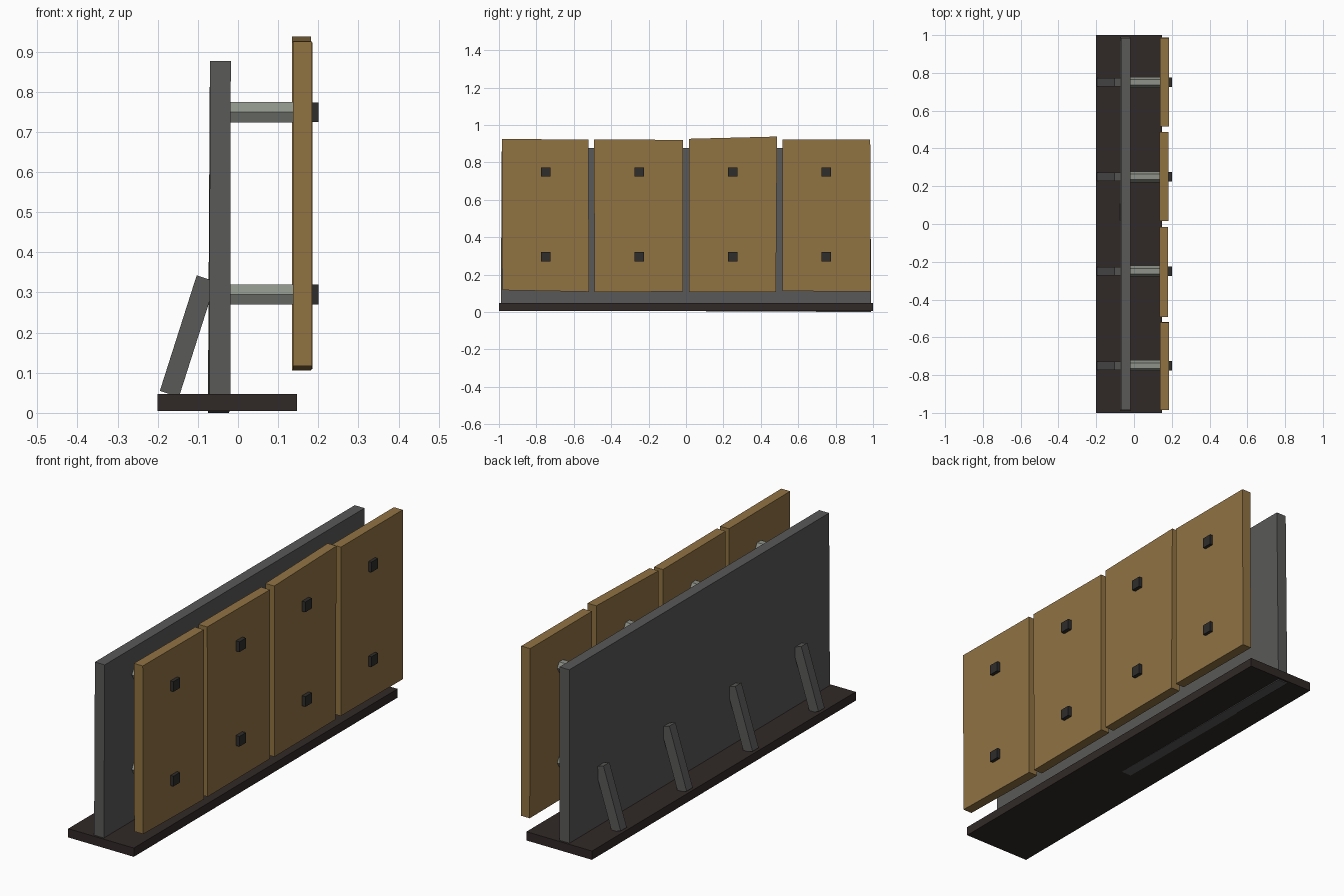
import bpy, bmesh, math
from mathutils import Matrix

if "Cube" in bpy.data.objects:
    bpy.data.objects.remove(bpy.data.objects["Cube"])


def material(name, rgb):
    m = bpy.data.materials.new(name)
    m.diffuse_color = (*rgb, 1)
    m.use_nodes = True
    m.node_tree.nodes["Principled BSDF"].inputs["Base Color"].default_value = m.diffuse_color
    return m


WOOD = material("wood", (0.28, 0.17, 0.055))
STEEL = material("dark_steel", (0.10, 0.10, 0.098))
ROD = material("pale_steel", (0.27, 0.29, 0.25))
DARK = material("dark_base", (0.03, 0.022, 0.02))
BOLT = material("bolt_steel", (0.028, 0.026, 0.025))


def finish(name, bm, mat):
    bmesh.ops.recalc_face_normals(bm, faces=bm.faces)
    me = bpy.data.meshes.new(name)
    bm.to_mesh(me)
    bm.free()
    me.materials.append(mat)
    ob = bpy.data.objects.new(name, me)
    bpy.context.collection.objects.link(ob)
    return ob


def slab(name, x, outline, mat, nudge=None):
    """Upright slab: (y, z) outline extruded along x; nudge shifts x per corner."""
    nudge = nudge or [0] * len(outline)
    bm = bmesh.new()
    back = [bm.verts.new((x[0] + n, y, z)) for (y, z), n in zip(outline, nudge)]
    front = [bm.verts.new((x[1] + n, y, z)) for (y, z), n in zip(outline, nudge)]
    bm.faces.new(back)
    bm.faces.new(front)
    n = len(outline)
    for i in range(n):
        j = (i + 1) % n
        bm.faces.new((back[i], back[j], front[j], front[i]))
    return finish(name, bm, mat)


def box(name, centre, size, mat, tilt=0):
    bm = bmesh.new()
    bmesh.ops.create_cube(bm, size=1, matrix=Matrix.Translation(centre)
                          @ Matrix.Rotation(tilt, 4, 'Y') @ Matrix.Diagonal((*size, 1)))
    return finish(name, bm, mat)


def hex_rod(name, x0, x1, y, z, r):
    bm = bmesh.new()
    # corners point along y, flats face up and down
    bmesh.ops.create_cone(bm, cap_ends=True, segments=6, radius1=r, radius2=r, depth=x1 - x0,
                          matrix=Matrix.Translation(((x0 + x1) / 2, y, z))
                          @ Matrix.Rotation(math.pi / 2, 4, 'Y'))
    top = max(v.co.z for v in bm.verts) - z
    if top > r * 0.95:
        bmesh.ops.rotate(bm, verts=bm.verts, cent=(0, y, z),
                         matrix=Matrix.Rotation(math.pi / 6, 3, 'X'))
    return finish(name, bm, ROD)


# Base plate
box("base_plate", (-0.027, 0, 0.026), (0.348, 2.0, 0.042), DARK)

# Backing wall, slightly uneven so one lower corner pokes through the base
slab("backing_wall", (-0.071, -0.019),
     [(-0.99, 0.009), (0.99, 0.0), (0.985, 0.876), (-0.985, 0.876)], STEEL,
     [0, -0.004, 0.001, 0.001])

# Front panels: y and z of the four corners, with small irregularities
panels = [
    [(-0.982, 0.117), (-0.519, 0.108), (-0.521, 0.922), (-0.985, 0.925)],
    [(-0.489, 0.107), (-0.015, 0.109), (-0.016, 0.920), (-0.492, 0.923)],
    [(0.016, 0.106), (0.481, 0.108), (0.487, 0.938), (0.015, 0.926)],
    [(0.515, 0.112), (0.988, 0.109), (0.985, 0.922), (0.516, 0.922)],
]
for i, (pts, dx) in enumerate(zip(panels, (0.137, 0.134, 0.135, 0.138))):
    slab(f"front_panel_{i + 1}", (dx, dx + 0.047), pts, WOOD)

# Spacer rods, bolt heads and rear struts
for i, y in enumerate((-0.75, -0.25, 0.25, 0.75)):
    for row, z in (("lower", 0.295), ("upper", 0.749)):
        hex_rod(f"{row}_spacer_rod_{i + 1}", -0.03, 0.145, y, z, 0.029)
        box(f"{row}_bolt_head_{i + 1}", (0.18, y, z), (0.04, 0.049, 0.049), BOLT)
    box(f"rear_strut_{i + 1}", (-0.125, y, 0.191), (0.05, 0.046, 0.302), STEEL,
        math.radians(17.7))
